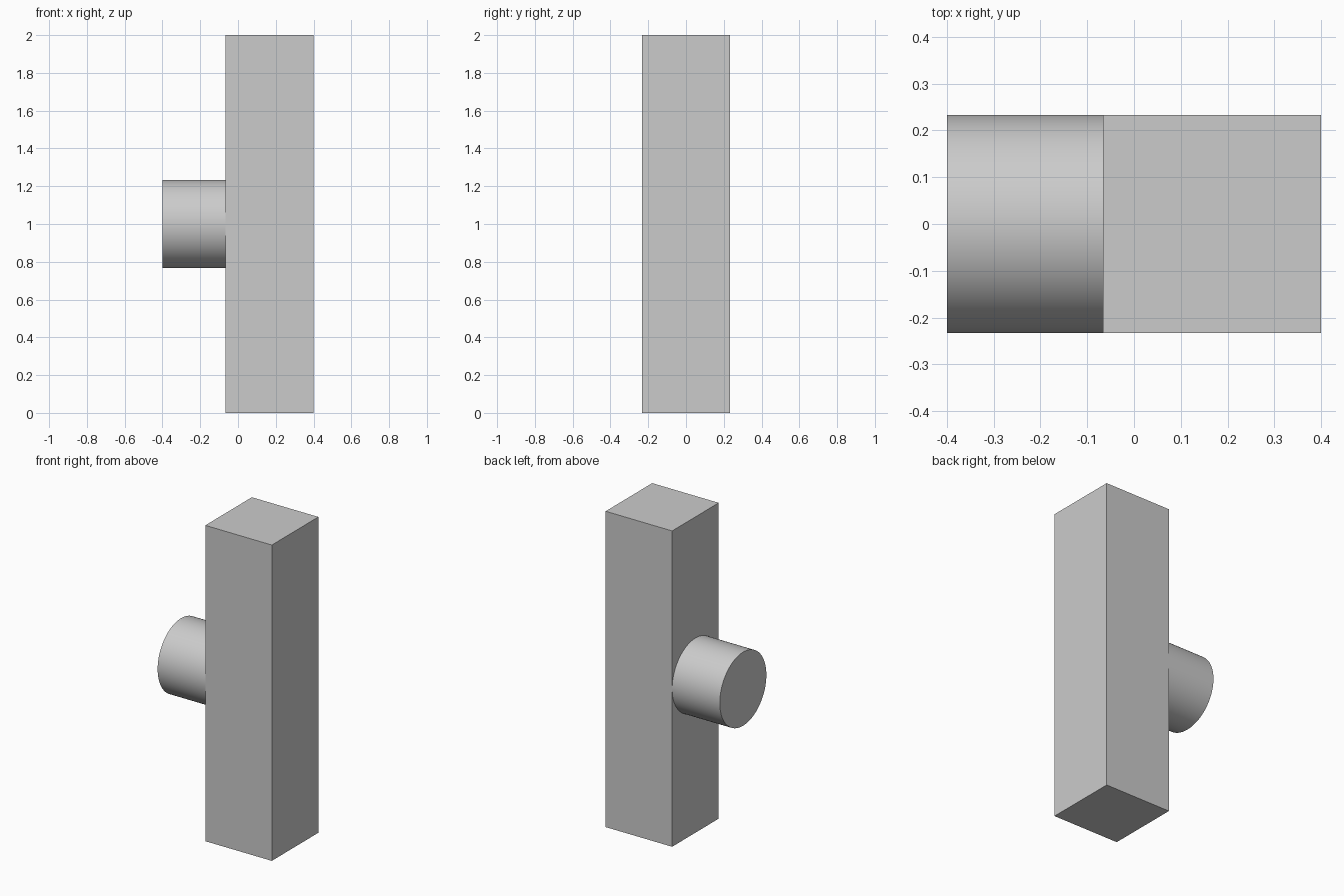
import bpy
from math import pi, radians

default_cube = bpy.data.objects.get("Cube")
if default_cube:
    bpy.data.objects.remove(default_cube, do_unlink=True)

WIDTH = 0.466      # side of the square column, also the peg diameter
HEIGHT = 2.0
PEG_LENGTH = 0.334
RIGHT_END = -0.4   # free end of the peg
JOINT = RIGHT_END + PEG_LENGTH

# Single plain grey
grey = bpy.data.materials.new("light_grey")
grey.use_nodes = True
color = (0.6, 0.6, 0.6, 1)
grey.diffuse_color = color
grey.node_tree.nodes["Principled BSDF"].inputs["Base Color"].default_value = color


def finish(name):
    obj = bpy.context.object
    obj.name = name
    bpy.ops.object.transform_apply(location=False, rotation=True, scale=True)
    obj.data.materials.append(grey)
    return obj


# Square upright column
bpy.ops.mesh.primitive_cube_add(size=1, location=(JOINT + WIDTH / 2, 0, HEIGHT / 2))
bpy.context.object.scale = (WIDTH, WIDTH, HEIGHT)
finish("square_column")

# Round peg standing out of the column's right side
bpy.ops.mesh.primitive_cylinder_add(
    vertices=96, radius=WIDTH / 2, depth=PEG_LENGTH,
    location=(RIGHT_END + PEG_LENGTH / 2, 0, HEIGHT / 2), rotation=(0, pi / 2, 0))
finish("round_peg")
bpy.ops.object.shade_smooth_by_angle(angle=radians(30))
